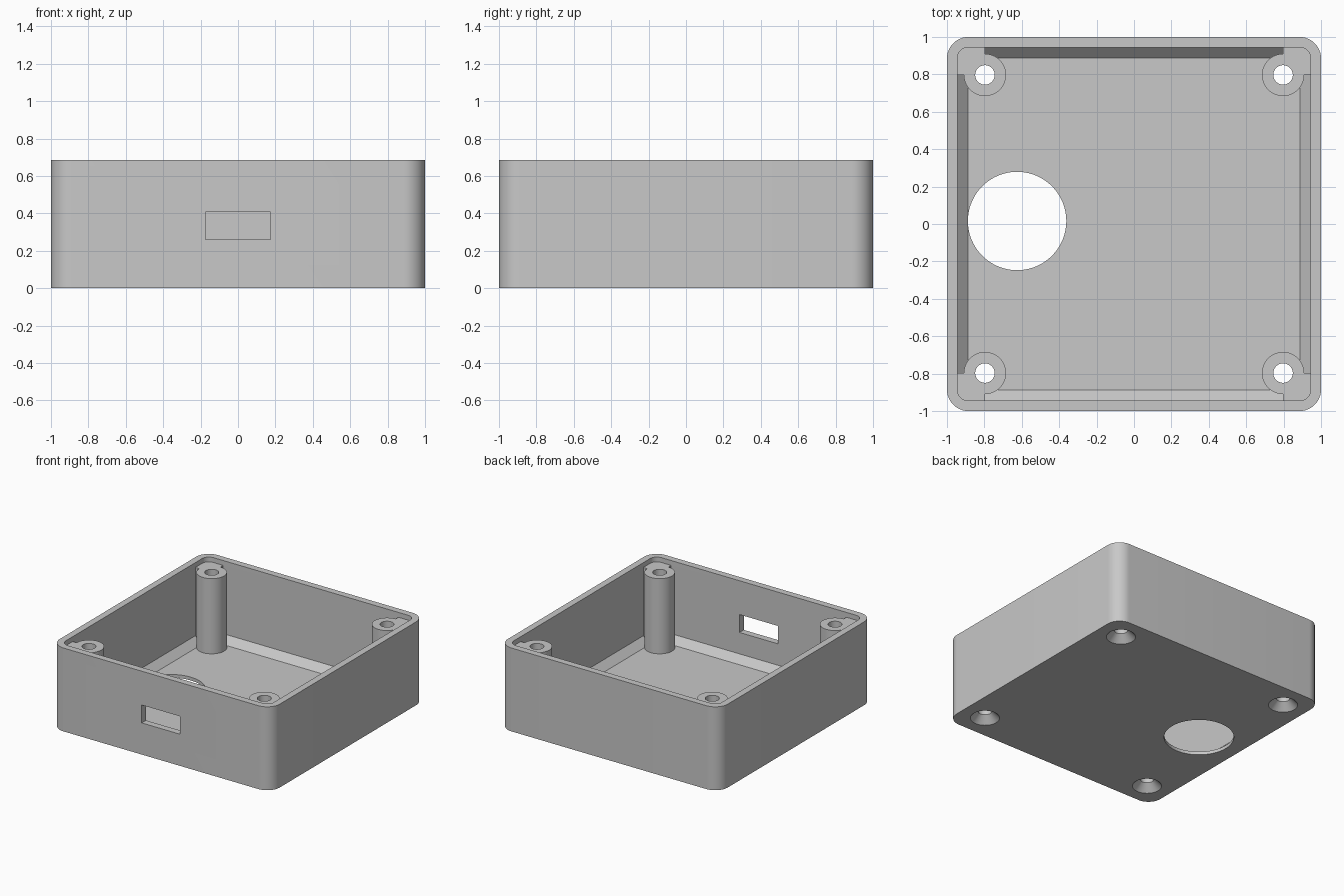
import bpy, math

if "Cube" in bpy.data.objects:
    bpy.data.objects.remove(bpy.data.objects["Cube"], do_unlink=True)

HEIGHT, FLOOR, POST_TOP = 0.685, 0.027, 0.645
INNER, POST = 0.945, 0.797      # inner wall distance, post centre distance
CHAMFER = 0.057

grey = bpy.data.materials.new("plain_grey")
grey.use_nodes = True
COLOUR = (0.58, 0.58, 0.58, 1)
grey.diffuse_color = COLOUR
grey.node_tree.nodes["Principled BSDF"].inputs["Base Color"].default_value = COLOUR


def new_object(name, verts, faces):
    mesh = bpy.data.meshes.new(name)
    mesh.from_pydata(verts, [], faces)
    mesh.materials.append(grey)
    obj = bpy.data.objects.new(name, mesh)
    bpy.context.collection.objects.link(obj)
    return obj


def loft(name, lower, upper):
    """Solid between two matching counter-clockwise loops."""
    n = len(lower)
    sides = [(i, (i + 1) % n, n + (i + 1) % n, n + i) for i in range(n)]
    caps = [tuple(reversed(range(n))), tuple(range(n, 2 * n))]
    return new_object(name, lower + upper, caps + sides)


def ring(x, y, r, z, n=64):
    return [(x + r * math.cos(2 * math.pi * i / n), y + r * math.sin(2 * math.pi * i / n), z)
            for i in range(n)]


def rounded_square(half, r, z, steps=12):
    pts = []
    for q, (sx, sy) in enumerate([(1, 1), (-1, 1), (-1, -1), (1, -1)]):
        for i in range(steps + 1):
            a = math.pi / 2 * (q + i / steps)
            pts.append((sx * (half - r) + r * math.cos(a), sy * (half - r) + r * math.sin(a), z))
    return pts


def block(name, x0, x1, y0, y1, z0, z1):
    base = [(x0, y0), (x1, y0), (x1, y1), (x0, y1)]
    return loft(name, [(x, y, z0) for x, y in base], [(x, y, z1) for x, y in base])


def combine(target, tool, operation):
    """Apply a boolean and discard the tool."""
    mod = target.modifiers.new(operation.lower(), "BOOLEAN")
    mod.operation, mod.object, mod.solver = operation, tool, "EXACT"
    bpy.context.view_layer.objects.active = target
    bpy.ops.object.modifier_apply(modifier=mod.name)
    bpy.data.objects.remove(tool, do_unlink=True)


# Open tray with rounded corners
tray = loft("enclosure_tray", rounded_square(1, 0.115, 0), rounded_square(1, 0.115, HEIGHT))
combine(tray, loft("cavity", rounded_square(INNER, 0.06, FLOOR),
                   rounded_square(INNER, 0.06, HEIGHT + 0.1)), "DIFFERENCE")

# Sloped strips where the floor meets each wall
profile = [(INNER - CHAMFER, FLOOR), (INNER - CHAMFER, 0.01), (0.97, 0.01),
           (0.97, FLOOR + CHAMFER), (INNER, FLOOR + CHAMFER)]
for k in range(4):
    strip = loft("floor_chamfer", [(d, 0.82, z) for d, z in profile],
                 [(d, -0.82, z) for d, z in profile])
    strip.data.flip_normals()
    c, s = round(math.cos(k * math.pi / 2)), round(math.sin(k * math.pi / 2))
    for v in strip.data.vertices:
        x, y, z = v.co
        v.co = (c * x - s * y, s * x + c * y, z)
    combine(tray, strip, "UNION")

# Screw posts, filled into the corners
corners = [(x, y) for x in (-1, 1) for y in (-1, 1)]
for sx, sy in corners:
    x, y = sx * POST, sy * POST
    post = loft("screw_post", ring(x, y, 0.113, 0.01), ring(x, y, 0.113, POST_TOP))
    xs, ys = sorted((x, sx * 0.955)), sorted((y, sy * 0.955))
    combine(post, block("corner_fill", *xs, *ys, 0.01, POST_TOP), "UNION")
    combine(tray, post, "UNION")

# Screw holes with countersinks underneath
for sx, sy in corners:
    x, y = sx * POST, sy * POST
    combine(tray, loft("screw_hole", ring(x, y, 0.052, -0.1), ring(x, y, 0.052, 0.8)), "DIFFERENCE")
    combine(tray, loft("countersink", ring(x, y, 0.12, -0.01), ring(x, y, 0.05, 0.06)), "DIFFERENCE")

# Round floor opening and front slot
combine(tray, loft("floor_opening", ring(-0.625, 0.016, 0.263, -0.1, 96),
                   ring(-0.625, 0.016, 0.263, 0.2, 96)), "DIFFERENCE")
combine(tray, block("front_slot", -0.175, 0.175, -1.1, -0.9, 0.26, 0.407), "DIFFERENCE")

# Smooth the rounded parts, keep the edges sharp
bpy.ops.object.select_all(action="DESELECT")
tray.select_set(True)
bpy.context.view_layer.objects.active = tray
bpy.ops.object.shade_smooth_by_angle(angle=math.radians(30))
